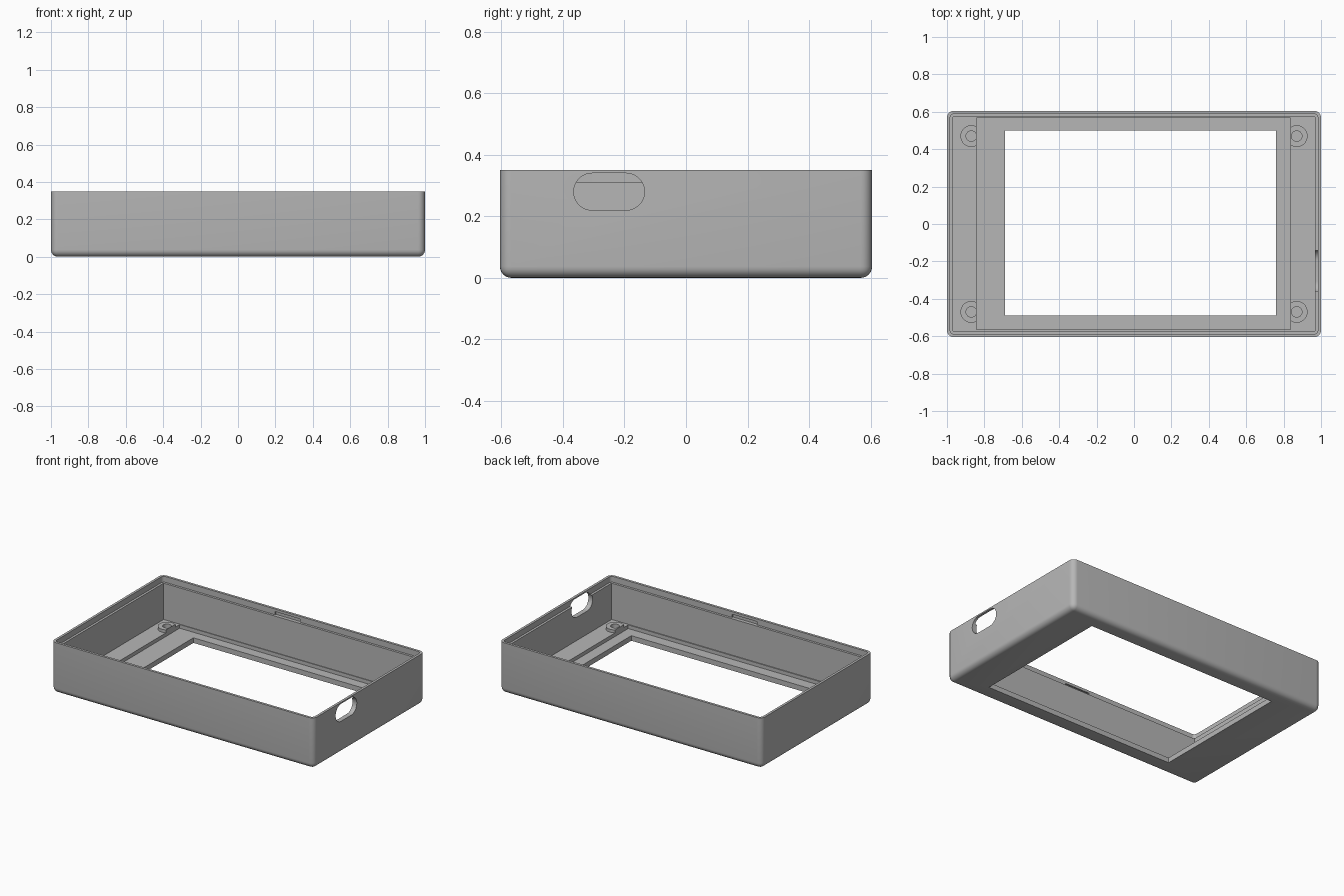
import bpy, bmesh, math

if "Cube" in bpy.data.objects:
    bpy.data.objects.remove(bpy.data.objects["Cube"])

grey = bpy.data.materials.new("plain grey")
grey.diffuse_color = (0.47, 0.47, 0.47, 1)
grey.use_nodes = True
grey.node_tree.nodes["Principled BSDF"].inputs["Base Color"].default_value = grey.diffuse_color


def finish(bm, name):
    bmesh.ops.recalc_face_normals(bm, faces=bm.faces)
    me = bpy.data.meshes.new(name)
    bm.to_mesh(me)
    bm.free()
    me.materials.append(grey)
    ob = bpy.data.objects.new(name, me)
    bpy.context.collection.objects.link(ob)
    return ob


def box(name, lo, hi, radius=0, pick=None, segments=6):
    """Box between two corners; edges chosen by pick(edge) are rounded."""
    bm = bmesh.new()
    bmesh.ops.create_cube(bm, size=1)
    for v in bm.verts:
        v.co = [(a + b) / 2 + c * (b - a) for a, b, c in zip(lo, hi, v.co)]
    if radius:
        edges = [e for e in bm.edges if pick(e)]
        bmesh.ops.bevel(bm, geom=edges, offset=radius, segments=segments,
                        profile=0.5, affect='EDGES')
    return finish(bm, name)


def cylinder(name, x, y, z0, z1, r):
    bm = bmesh.new()
    bmesh.ops.create_cone(bm, cap_ends=True, segments=40, radius1=r, radius2=r, depth=z1 - z0)
    bmesh.ops.translate(bm, verts=bm.verts, vec=(x, y, (z0 + z1) / 2))
    return finish(bm, name)


def combine(target, other, operation):
    m = target.modifiers.new(other.name, 'BOOLEAN')
    m.object, m.operation, m.solver = other, operation, 'EXACT'
    bpy.context.view_layer.objects.active = target
    bpy.ops.object.modifier_apply(modifier=m.name)
    bpy.data.objects.remove(other, do_unlink=True)


def along(axis):
    return lambda e: abs((e.verts[0].co - e.verts[1].co).normalized()[axis]) > 0.9


H, W, D = 0.35, 1.0, 0.605
FLOOR, LEDGE = 0.06, 0.035

# Outer shell: rounded everywhere except around the open top
case = box("case", (-W, -D, 0), (W, D, H), 0.037,
           lambda e: min(v.co.z for v in e.verts) < 0.01)

# Main cavity and the wider step inside the rim
combine(case, box("cavity", (-0.967, -0.572, FLOOR), (0.967, 0.572, 0.5)), 'DIFFERENCE')
combine(case, box("rim_step", (-0.983, -0.588, 0.31), (0.983, 0.588, 0.5), 0.02, along(2)),
        'DIFFERENCE')

# Screw bosses in the corners
for sx in (-1, 1):
    for sy in (-1, 1):
        combine(case, cylinder("boss", sx * 0.87, sy * 0.47, 0.045, 0.08, 0.058), 'UNION')
        combine(case, cylinder("boss_hole", sx * 0.87, sy * 0.47, 0.045, 0.2, 0.028), 'DIFFERENCE')

# Screen recess, then the window through the floor
combine(case, box("recess", (-0.842, -0.565, LEDGE), (0.836, 0.567, 0.2)), 'DIFFERENCE')
combine(case, box("window", (-0.69, -0.49, -0.1), (0.76, 0.5, 0.2)), 'DIFFERENCE')

# Rounded port through the right wall
combine(case, box("port", (0.9, -0.365, 0.22), (1.1, -0.135, 0.34), 0.0595, along(0), 12),
        'DIFFERENCE')

# Snap slots inside both long walls
for sy in (-1, 1):
    y0, y1 = sorted((sy * 0.56, sy * 0.597))
    combine(case, box("snap_slot", (-0.13, y0, 0.31), (0.06, y1, 0.332)), 'DIFFERENCE')

case.select_set(True)
bpy.context.view_layer.objects.active = case
bpy.ops.object.shade_smooth_by_angle(angle=math.radians(30))
